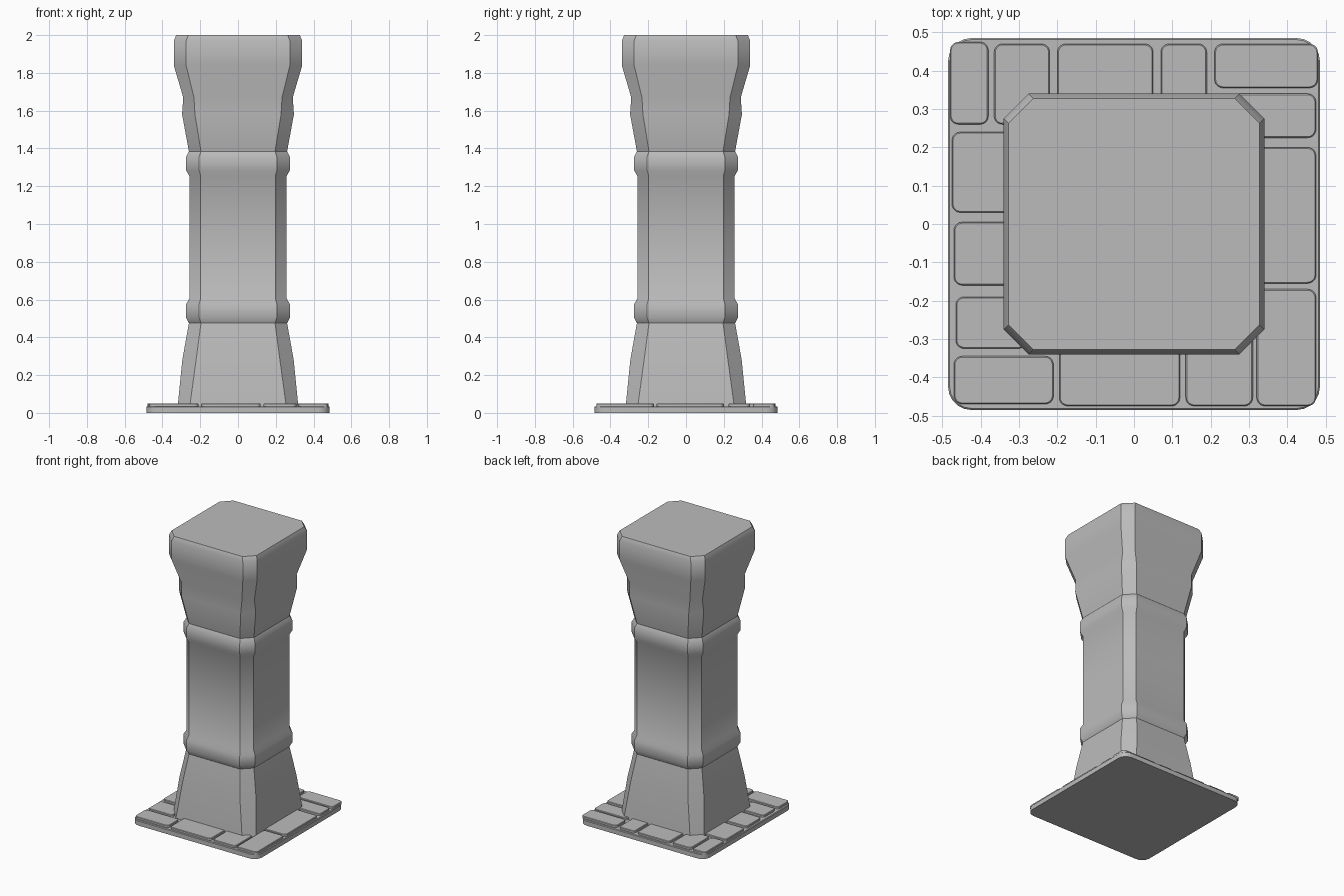
import bpy, bmesh, math

default_cube = bpy.data.objects.get("Cube")
if default_cube:
    bpy.data.objects.remove(default_cube, do_unlink=True)

stone = bpy.data.materials.new("grey_stone")
stone.use_nodes = True
GREY = (0.5, 0.5, 0.5, 1)
stone.diffuse_color = GREY
stone.node_tree.nodes["Principled BSDF"].inputs["Base Color"].default_value = GREY


def loft(name, rings, smooth_angle):
    """Skin equal-length rings of points and cap both ends."""
    bm = bmesh.new()
    loops = [[bm.verts.new(p) for p in ring] for ring in rings]
    n = len(loops[0])
    for low, high in zip(loops, loops[1:]):
        for i in range(n):
            j = (i + 1) % n
            bm.faces.new((low[i], low[j], high[j], high[i]))
    bm.faces.new(loops[0][::-1])
    bm.faces.new(loops[-1])
    mesh = bpy.data.meshes.new(name)
    bm.to_mesh(mesh)
    bm.free()
    obj = bpy.data.objects.new(name, mesh)
    bpy.context.collection.objects.link(obj)
    mesh.materials.append(stone)
    bpy.ops.object.select_all(action="DESELECT")
    obj.select_set(True)
    bpy.context.view_layer.objects.active = obj
    bpy.ops.object.shade_smooth_by_angle(angle=math.radians(smooth_angle))
    return obj


def octagon(z, w, f):
    """Square of half width w whose flat sides have half length f."""
    return [(w, -f, z), (w, f, z), (f, w, z), (-f, w, z),
            (-w, f, z), (-w, -f, z), (-f, -w, z), (f, -w, z)]


def rounded_rect(x0, x1, y0, y1, r, z, inset=0, steps=5):
    points = []
    corners = [(x1 - r, y1 - r), (x0 + r, y1 - r), (x0 + r, y0 + r), (x1 - r, y0 + r)]
    for k, (cx, cy) in enumerate(corners):
        for s in range(steps + 1):
            a = (k + s / steps) * math.pi / 2
            points.append((cx + (r - inset) * math.cos(a), cy + (r - inset) * math.sin(a), z))
    return points


def slab(name, box, r, z0, z1, bevel):
    layers = [(z0, 0), (z1 - bevel, 0), (z1, bevel)]
    return loft(name, [rounded_rect(*box, r, z, i) for z, i in layers], 30)


# Chamfered column: height, half width, half length of flat side
profile = [
    (0.03, 0.32, 0.256), (0.28, 0.295, 0.222), (0.475, 0.26, 0.196),   # flared foot
    (0.505, 0.275, 0.206), (0.575, 0.275, 0.206), (0.605, 0.258, 0.198),  # lower band
    (1.255, 0.258, 0.198), (1.285, 0.275, 0.206),                      # shaft
    (1.355, 0.275, 0.206), (1.385, 0.26, 0.196),                       # upper band
    (1.58, 0.296, 0.228), (1.67, 0.29, 0.233),                         # capital
    (1.84, 0.34, 0.275), (1.97, 0.34, 0.275), (2.0, 0.327, 0.263),
]
loft("column", [octagon(*row) for row in profile], 35)

# Ground plate
slab("base_plate", (-0.485, 0.485, -0.485, 0.485), 0.06, 0, 0.035, 0.004)

# Paving stones around the foot: x0, x1, y0, y1
pavers = [
    (-.48, -.38, .26, .475), (-.365, -.22, .26, .47), (-.2, .05, .28, .47),
    (.07, .19, .28, .47), (.21, .48, .355, .47), (.22, .475, .225, .34),
    (.28, .475, -.155, .2), (.32, .475, -.475, -.17), (.135, .31, -.475, -.28),
    (-.195, .12, -.475, -.28), (-.47, -.21, -.47, -.345), (-.465, -.28, -.325, -.19),
    (-.47, -.28, -.16, .005), (-.475, -.28, .03, .24),
]
for number, box in enumerate(pavers, 1):
    slab(f"paving_stone_{number}", box, 0.022, 0.03, 0.05, 0.003)
